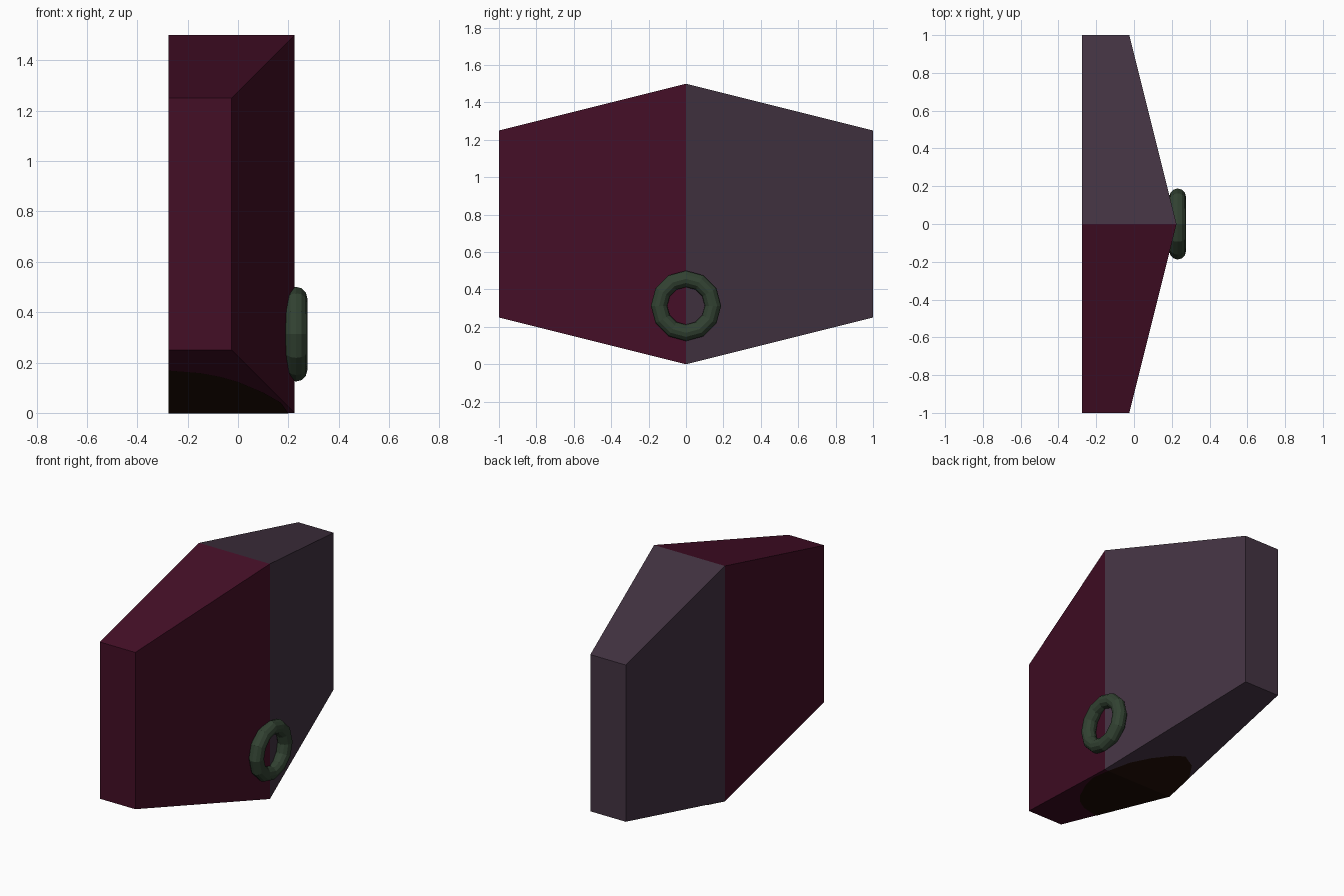
import bpy, bmesh, math

if "Cube" in bpy.data.objects:
    bpy.data.objects.remove(bpy.data.objects["Cube"])


def lin(c):
    c /= 255
    return c / 12.92 if c <= 0.04045 else ((c + 0.055) / 1.055) ** 2.4


def material(name, r, g, b):
    m = bpy.data.materials.new(name)
    m.diffuse_color = (lin(r), lin(g), lin(b), 1)
    m.use_nodes = True
    m.node_tree.nodes["Principled BSDF"].inputs["Base Color"].default_value = m.diffuse_color
    return m


maroon = material("maroon", 68, 14, 38)
grey = material("mauve grey", 67, 51, 66)
green = material("dark green", 50, 66, 50)
brown = material("dark brown", 32, 14, 6)


def make_object(name, bm, mats):
    bmesh.ops.recalc_face_normals(bm, faces=bm.faces[:])
    me = bpy.data.meshes.new(name)
    bm.to_mesh(me)
    bm.free()
    for m in mats:
        me.materials.append(m)
    ob = bpy.data.objects.new(name, me)
    bpy.context.collection.objects.link(ob)
    return ob


# Body: hexagonal slab with a flat back and a front creased along y = 0
BACK, EDGE, RIDGE = -0.275, -0.025, 0.225
outline = [(0, 0), (1, 0.25), (1, 1.25), (0, 1.5), (-1, 1.25), (-1, 0.25)]
bm = bmesh.new()
back = [bm.verts.new((BACK, y, z)) for y, z in outline]
front = [bm.verts.new((RIDGE if y == 0 else EDGE, y, z)) for y, z in outline]
for i in range(6):
    j = (i + 1) % 6
    bm.faces.new((back[i], back[j], front[j], front[i]))
for ring in (back, front):
    bm.faces.new((ring[0], ring[1], ring[2], ring[3]))
    bm.faces.new((ring[3], ring[4], ring[5], ring[0]))
for f in bm.faces:
    f.material_index = 1 if f.calc_center_median().y > 0 else 0
make_object("two_tone_body", bm, [maroon, grey])

# Ring on the front crease
bpy.ops.mesh.primitive_torus_add(
    major_segments=12, minor_segments=12, major_radius=0.144, minor_radius=0.044,
    location=(0.231, 0, 0.3125), rotation=(0, math.pi / 2, 0))
knocker = bpy.context.object
knocker.name = "ring"
knocker.data.materials.append(green)

# Dark patch on the two sloping undersides
patches = [
    [(BACK, 0), (BACK, -0.68), (-0.15, -0.64), (-0.07, -0.58), (0, -0.5),
     (0.1, -0.33), (0.17, -0.17), (0.2, 0)],
    [(BACK, 0), (0.2, 0), (0.13, 0.12), (0.043, 0.21), (-0.06, 0.29),
     (-0.13, 0.32), (-0.217, 0.275), (BACK, 0.18)],
]
bm = bmesh.new()
for pts in patches:
    f = bm.faces.new([bm.verts.new((x, y, 0.25 * abs(y) - 0.002)) for x, y in pts])
    f.normal_update()
patch = make_object("underside_patch", bm, [brown])
for p in patch.data.polygons:
    if p.normal.z > 0:
        p.flip()
